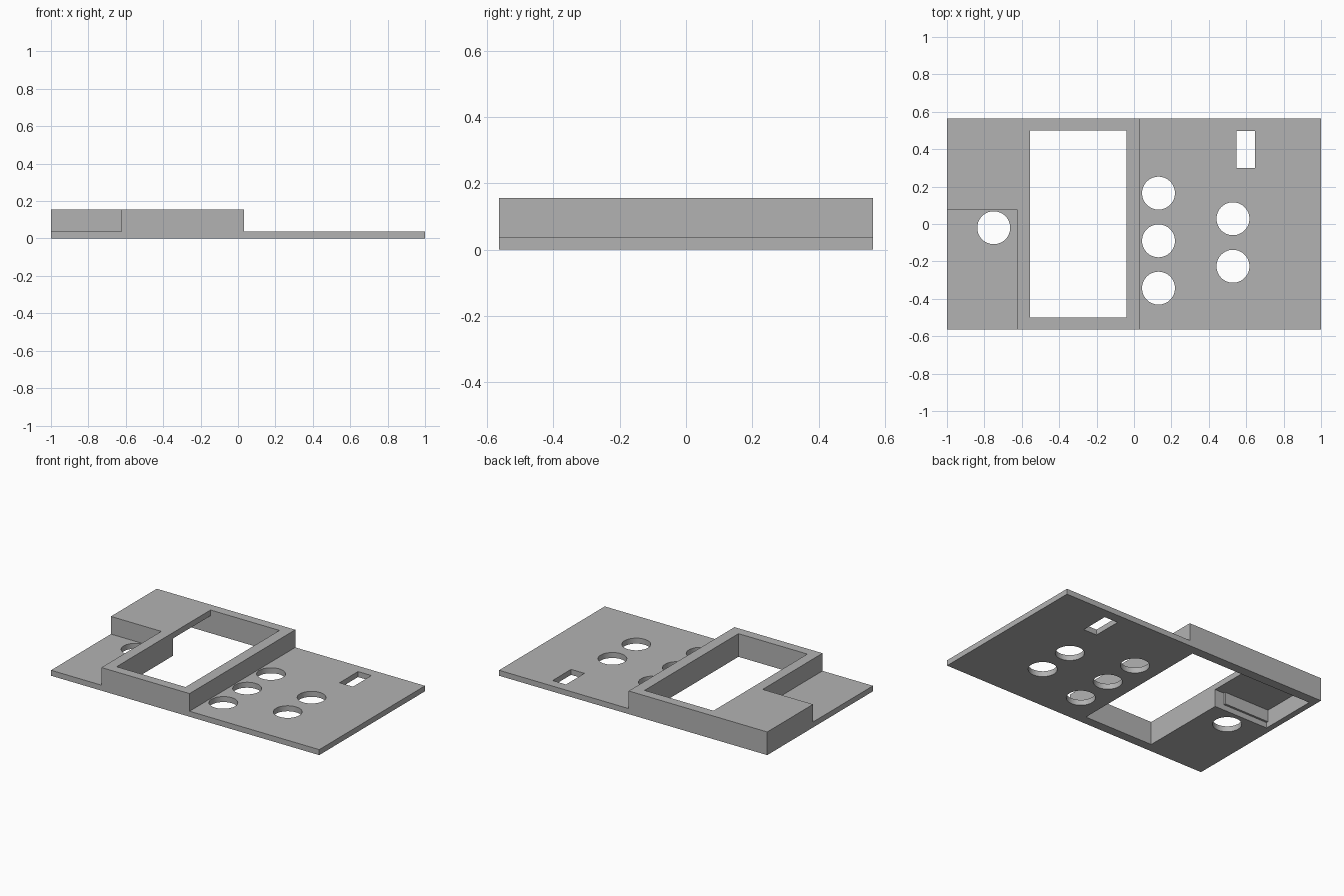
import bpy
import bmesh

cube = bpy.data.objects.get("Cube")
if cube:
    bpy.data.objects.remove(cube, do_unlink=True)

PLATE, ROOF, TOP = 0.037, 0.117, 0.156   # key heights
HALF_DEPTH = 0.563
STEP_X = 0.033                           # where the raised block ends

grey = bpy.data.materials.new("light_grey")
grey.use_nodes = True
colour = (0.45, 0.45, 0.45, 1)
grey.diffuse_color = colour
grey.node_tree.nodes["Principled BSDF"].inputs["Base Color"].default_value = colour


def make_object(name, bm):
    bmesh.ops.recalc_face_normals(bm, faces=bm.faces)
    mesh = bpy.data.meshes.new(name)
    bm.to_mesh(mesh)
    bm.free()
    mesh.materials.append(grey)
    obj = bpy.data.objects.new(name, mesh)
    bpy.context.collection.objects.link(obj)
    return obj


def box(name, xs, ys, zs):
    bm = bmesh.new()
    bmesh.ops.create_cube(bm, size=1)
    for v in bm.verts:
        v.co = [r[0] if c < 0 else r[1] for c, r in zip(v.co, (xs, ys, zs))]
    return make_object(name, bm)


def drill(name, x, y, radius=0.088):
    bm = bmesh.new()
    bmesh.ops.create_cone(bm, cap_ends=True, segments=64,
                          radius1=radius, radius2=radius, depth=1)
    bmesh.ops.translate(bm, verts=bm.verts, vec=(x, y, 0))
    return make_object(name, bm)


def cut(target, cutter):
    cutter.hide_render = True
    mod = target.modifiers.new("cut", 'BOOLEAN')
    mod.operation = 'DIFFERENCE'
    mod.solver = 'EXACT'
    mod.object = cutter
    bpy.context.view_layer.objects.active = target
    bpy.ops.object.modifier_apply(modifier=mod.name)
    bpy.data.objects.remove(cutter, do_unlink=True)


# Stepped panel: side profile extruded through the depth
profile = [(-1, 0), (1, 0), (1, PLATE), (STEP_X, PLATE), (STEP_X, TOP), (-1, TOP)]
bm = bmesh.new()
face = bm.faces.new([bm.verts.new((x, -HALF_DEPTH, z)) for x, z in profile])
extruded = bmesh.ops.extrude_face_region(bm, geom=[face])["geom"]
bmesh.ops.translate(bm, vec=(0, 2 * HALF_DEPTH, 0),
                    verts=[g for g in extruded if isinstance(g, bmesh.types.BMVert)])
panel = make_object("faceplate", bm)

# Lowered corner, display window and connector slot
cut(panel, box("corner_notch", (-1.2, -0.624), (-1, 0.075), (PLATE, 1)))
cut(panel, box("display_window", (-0.555, -0.041), (-0.5, 0.5), (-1, 1)))
cut(panel, box("connector_slot", (0.547, 0.647), (0.3, 0.497), (-1, 1)))

# Pocket under the raised corner, open to the window, with a lip along one wall
cut(panel, box("pocket_mouth", (-0.96, -0.5), (0.1, 0.5), (-1, PLATE)))
cut(panel, box("pocket", (-0.96, -0.5), (0.114, 0.5), (-0.5, ROOF)))
cut(panel, box("pocket_side", (-0.624, -0.5), (0.1, 0.3), (-0.4, ROOF)))

# Round control holes
holes = [(0.131, 0.165), (0.131, -0.09), (0.131, -0.343),
         (0.529, 0.028), (0.529, -0.226), (-0.75, -0.02)]
for x, y in holes:
    cut(panel, drill("control_hole", x, y))

# Smooth hole walls, sharp edges elsewhere
bpy.ops.object.select_all(action='DESELECT')
panel.select_set(True)
bpy.context.view_layer.objects.active = panel
bpy.ops.object.shade_smooth_by_angle()
